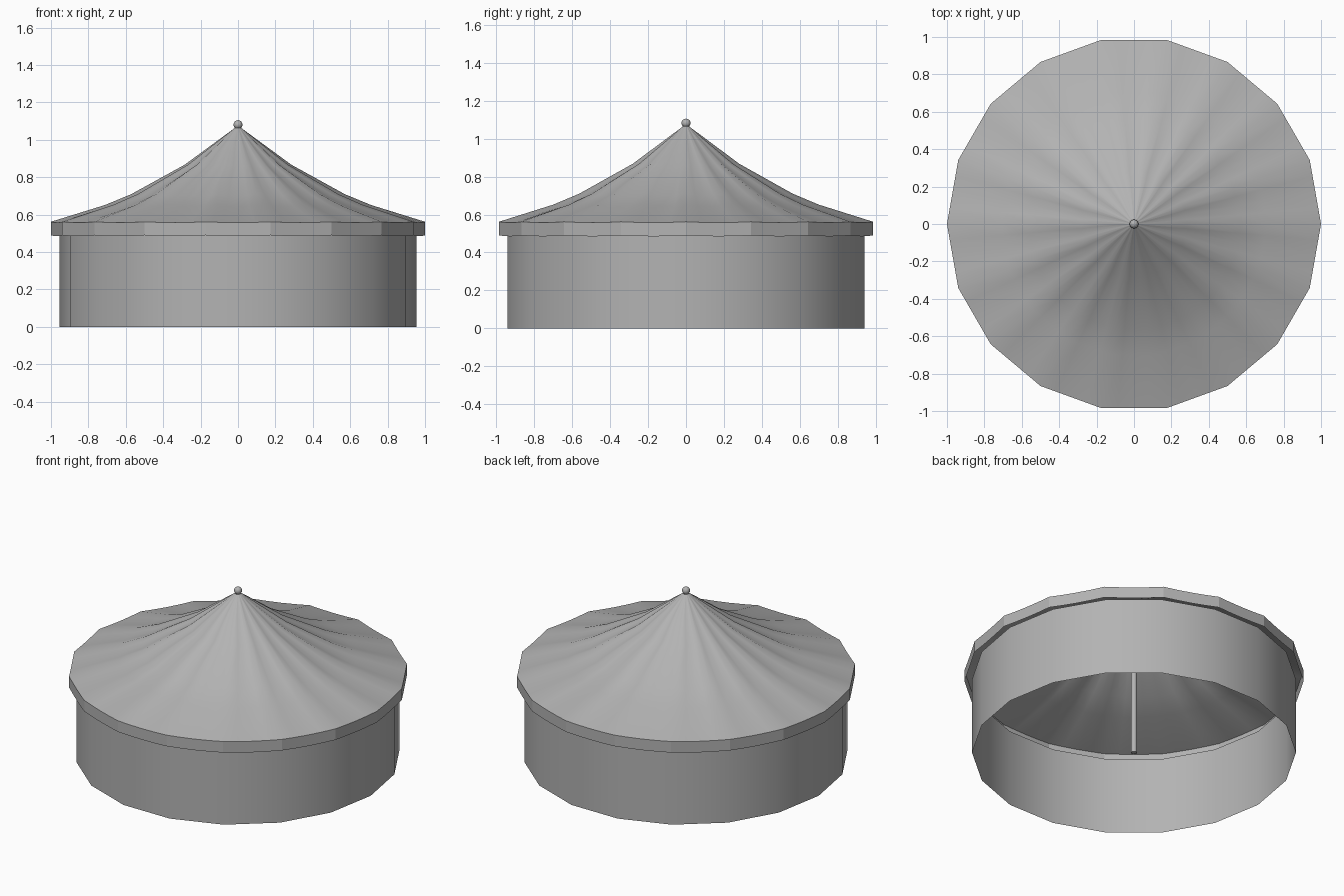
import bpy, bmesh, math

if "Cube" in bpy.data.objects:
    bpy.data.objects.remove(bpy.data.objects["Cube"])

SIDES = 18
SUB = 4                      # roof strips per panel
STEP = 2 * math.pi / SIDES

# Dark grey canvas
canvas = bpy.data.materials.new("grey_canvas")
canvas.diffuse_color = (0.45, 0.45, 0.45, 1)
canvas.use_nodes = True
canvas.node_tree.nodes["Principled BSDF"].inputs["Base Color"].default_value = canvas.diffuse_color


def make_object(name, rings, smooth):
    """Skin a stack of closed rings of points into an open surface."""
    bm = bmesh.new()
    loops = [[bm.verts.new(p) for p in ring] for ring in rings]
    for a, b in zip(loops, loops[1:]):
        n = len(a)
        for i in range(n):
            j = (i + 1) % n
            bm.faces.new((a[i], a[j], b[j], b[i]))
    for f in bm.faces:
        f.smooth = smooth
    mesh = bpy.data.meshes.new(name)
    bm.to_mesh(mesh)
    bm.free()
    mesh.materials.append(canvas)
    obj = bpy.data.objects.new(name, mesh)
    bpy.context.collection.objects.link(obj)
    return obj


def panel_ring(radius, z, sag):
    """Ring with straight panel edges, sagging between the corners."""
    points = []
    for i in range(SIDES):
        a, b = i * STEP, (i + 1) * STEP
        for k in range(SUB):
            t = k / SUB
            x = radius * ((1 - t) * math.cos(a) + t * math.cos(b))
            y = radius * ((1 - t) * math.sin(a) + t * math.sin(b))
            points.append((x, y, z - sag * math.sin(math.pi * t)))
    return points


# Canvas roof: radius, height, sag between the ridges
roof_profile = [(1.0, 0.562, 0.005), (0.71, 0.652, 0.009), (0.57, 0.71, 0.011),
                (0.285, 0.867, 0.011), (0.015, 1.065, 0.0)]
make_object("canvas_roof", [panel_ring(*p) for p in roof_profile], True)

# Valance hanging from the roof edge
make_object("valance", [panel_ring(1.0, 0.49, 0.005),
                        panel_ring(1.0, 0.562, 0.005)], False)

# Round side wall, open at top and bottom
make_object("side_wall", [[(0.955 * math.cos(i * STEP), 0.955 * math.sin(i * STEP), z)
                           for i in range(SIDES)] for z in (0.0, 0.5)], True)

# Centre pole, standing on the ground and poking through the roof
bpy.ops.mesh.primitive_cylinder_add(vertices=12, radius=0.018, depth=1.09,
                                    location=(0, 0, 0.545))
pole = bpy.context.object
pole.name = "centre_pole"
pole.data.materials.append(canvas)
bpy.ops.object.shade_smooth_by_angle(angle=math.radians(40))

# Rounded knob on top of the pole
bpy.ops.mesh.primitive_uv_sphere_add(segments=12, ring_count=8, radius=0.024,
                                     location=(0, 0, 1.081))
knob = bpy.context.object
knob.name = "pole_knob"
knob.data.materials.append(canvas)
bpy.ops.object.shade_smooth()
